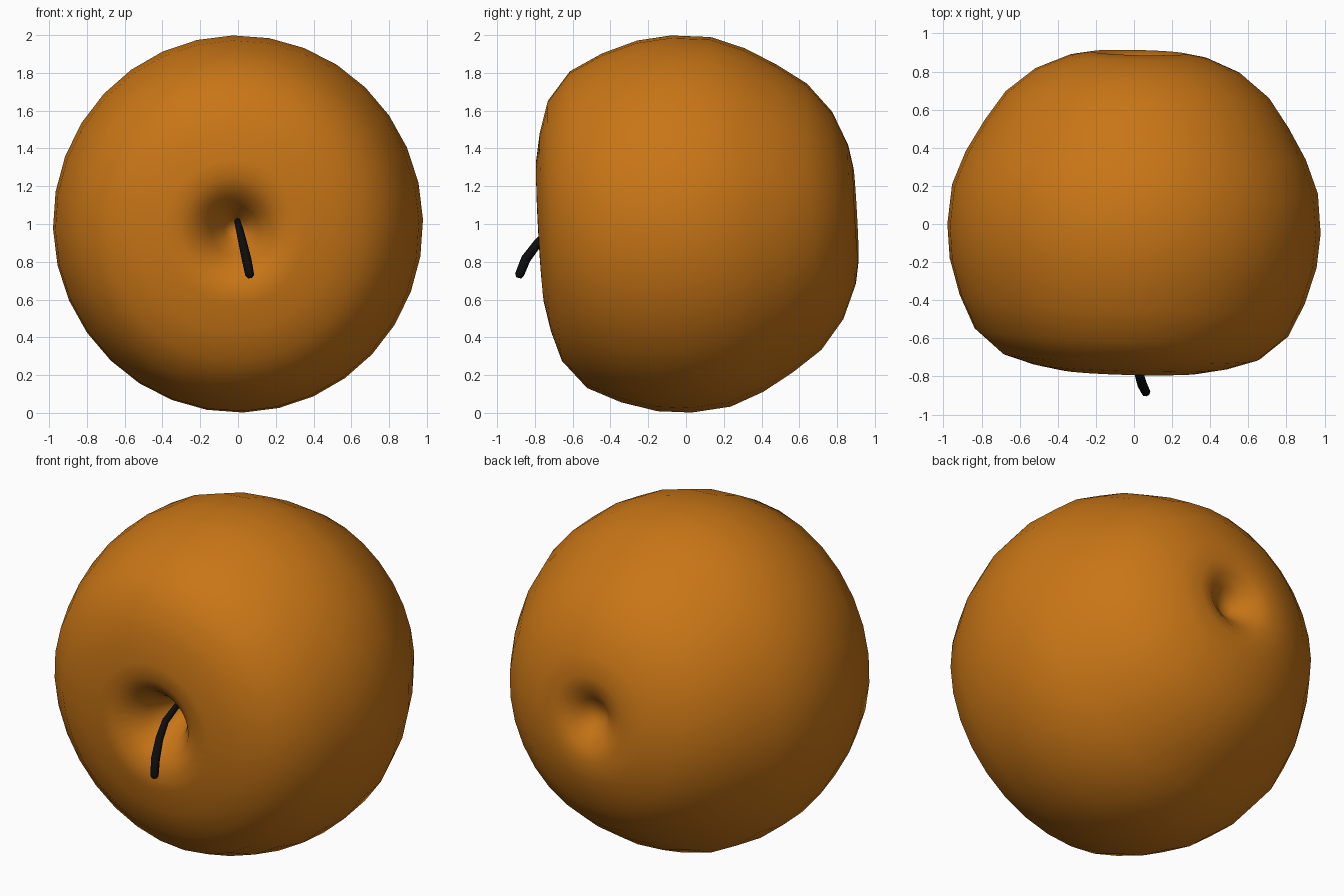
import bpy, bmesh, math
from mathutils import Vector

if "Cube" in bpy.data.objects:
    bpy.data.objects.remove(bpy.data.objects["Cube"])


def paint(obj, name, color):
    mat = bpy.data.materials.new(name)
    mat.diffuse_color = color
    mat.use_nodes = True
    mat.node_tree.nodes["Principled BSDF"].inputs["Base Color"].default_value = mat.diffuse_color
    obj.data.materials.append(mat)


# Fruit body: (radius, height along core) from stem hollow to blossom hollow
profile = [(0, .43), (.06, .48), (.13, .615), (.2, .70), (.29, .752), (.38, .748),
           (.53, .72), (.69, .67), (.84, .545), (.925, .37), (.983, .18), (1.0, 0),
           (.98, -.209), (.911, -.386), (.815, -.55), (.706, -.705), (.55, -.83),
           (.37, -.905), (.25, -.926), (.17, -.91), (.1, -.86), (.05, -.82), (0, -.81)]
SEG = 32
bm = bmesh.new()
verts = [bm.verts.new((r, 0, h)) for r, h in profile]
edges = [bm.edges.new(pair) for pair in zip(verts, verts[1:])]
bmesh.ops.spin(bm, geom=verts + edges, cent=(0, 0, 0), axis=(0, 0, 1),
               angle=math.tau, steps=SEG, use_merge=True)
bmesh.ops.remove_doubles(bm, verts=bm.verts, dist=1e-4)
bmesh.ops.recalc_face_normals(bm, faces=bm.faces)
for f in bm.faces:
    f.smooth = True
mesh = bpy.data.meshes.new("fruit_body")
bm.to_mesh(mesh)
bm.free()
fruit = bpy.data.objects.new("fruit_body", mesh)
bpy.context.collection.objects.link(fruit)
# Lying on its side, core pointing to the front and slightly down
fruit.rotation_mode = 'QUATERNION'
fruit.rotation_quaternion = Vector((0, 0, 1)).rotation_difference(Vector((-.025, -1, -.055)))
fruit.scale = (.98, 1, 1)
fruit.location = (0, -.025, 1)
paint(fruit, "orange_skin", (.58, .18, .008, 1))

# Stem: tapered tube drooping out of the hollow
path = [(0, -.42, 1.0, .016), (-.003, -.58, 1.015, .017), (.008, -.70, .975, .02),
        (.024, -.78, .905, .023), (.045, -.848, .815, .026), (.062, -.882, .73, .024),
        (.064, -.885, .716, .014)]
curve = bpy.data.curves.new("stem", 'CURVE')
curve.dimensions = '3D'
curve.bevel_depth = 1.0
curve.bevel_resolution = 2
curve.use_fill_caps = True
spline = curve.splines.new('POLY')
spline.points.add(len(path) - 1)
for p, (x, y, z, r) in zip(spline.points, path):
    p.co = (x, y, z, 1)
    p.radius = r
spline.use_smooth = True
stem = bpy.data.objects.new("stem", curve)
bpy.context.collection.objects.link(stem)
paint(stem, "dark_stem", (.004, .004, .004, 1))
